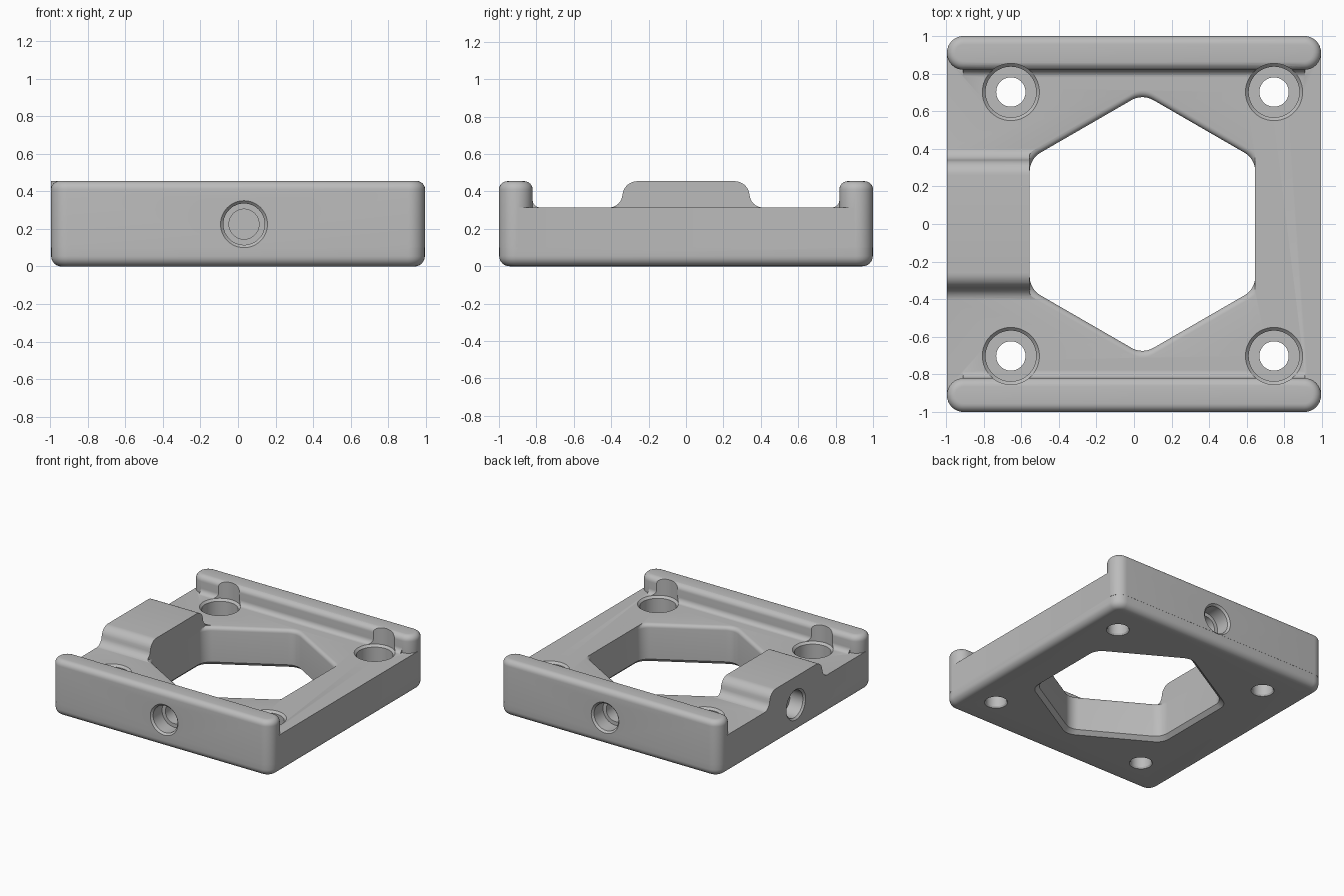
import bpy, bmesh
from math import sin, cos, pi, radians
from mathutils import Matrix

cube = bpy.data.objects.get("Cube")
if cube:
    bpy.data.objects.remove(cube, do_unlink=True)

grey = bpy.data.materials.new("plain_grey")
grey.use_nodes = True
grey.diffuse_color = (0.5, 0.5, 0.5, 1)
grey.node_tree.nodes["Principled BSDF"].inputs["Base Color"].default_value = (0.5, 0.5, 0.5, 1)

HALF_X, DECK, TOP = 0.995, 0.315, 0.455
HEX_X = 0.045


def loft(name, rings, matrix=None):
    """Closed solid through rings that all have the same point count."""
    bm = bmesh.new()
    loops = [[bm.verts.new(p) for p in ring] for ring in rings]
    n = len(loops[0])
    for a, b in zip(loops, loops[1:]):
        for i in range(n):
            j = (i + 1) % n
            bm.faces.new((a[i], a[j], b[j], b[i]))
    bm.faces.new(loops[0])
    bm.faces.new(loops[-1])
    if matrix:
        bm.transform(matrix)
    bmesh.ops.recalc_face_normals(bm, faces=bm.faces)
    mesh = bpy.data.meshes.new(name)
    bm.to_mesh(mesh)
    bm.free()
    mesh.materials.append(grey)
    obj = bpy.data.objects.new(name, mesh)
    bpy.context.collection.objects.link(obj)
    return obj


def arc(cx, cy, r, start, end, steps=8):
    """Points on an arc, angles in degrees."""
    angles = [radians(start + (end - start) * i / steps) for i in range(steps + 1)]
    return [(cx + r * cos(a), cy + r * sin(a)) for a in angles]


def rounded_rect(hx, hy, r, z, inset=0, cy=0):
    x, y = hx - r, hy - r
    pts = []
    for k, (sx, sy) in enumerate([(1, 1), (-1, 1), (-1, -1), (1, -1)]):
        pts += arc(sx * x, cy + sy * y, r - inset, 90 * k, 90 * k + 90)
    return [(px, py, z) for px, py in pts]


def rounded_hex(apothem, z, limit, r=0.116):
    """Pointed towards +y and -y, flat sides held within the x limit."""
    pts = []
    reach = (apothem - r) / cos(pi / 6)
    for k in range(6):
        mid = 30 + 60 * k
        a = radians(mid)
        pts += arc(reach * cos(a), reach * sin(a), r, mid - 30, mid + 30)
    return [(HEX_X + max(-limit, min(limit, x)), y, z) for x, y in pts]


def bar(name, profile, x0, x1):
    """Side profile (y, z) drawn out along x."""
    return loft(name, [[(x, y, z) for y, z in profile] for x in (x0, x1)])


def bore(name, steps, matrix):
    """Round stepped cutter from (radius, depth) pairs."""
    rings = [[(x, y, z) for x, y in arc(0, 0, r, 0, 352.5, 47)] for r, z in steps]
    return loft(name, rings, matrix)


def combine(tool, operation):
    mod = body.modifiers.new(operation, 'BOOLEAN')
    mod.operation, mod.solver, mod.object = operation, 'EXACT', tool
    bpy.ops.object.modifier_apply(modifier=mod.name)
    bpy.data.objects.remove(tool, do_unlink=True)


# Base plate with rounded corners and a rounded lower edge
low = 0.055
rings = [rounded_rect(HALF_X - 0.001, 0.999, 0.09, low - z, low - x)
         for x, z in arc(0, 0, low, 90, 0, 6)]
rings.append(rounded_rect(HALF_X - 0.001, 0.999, 0.09, DECK))
body = loft("mounting_plate", rings)
bpy.context.view_layer.objects.active = body
body.select_set(True)

for s in (-1, 1):
    # Raised rail with rounded ends and top
    r = 0.045
    rings = [rounded_rect(HALF_X, 0.09, 0.088, 0.1, 0, s * 0.91)]
    rings += [rounded_rect(HALF_X, 0.09, 0.088, TOP - r + z, r - x, s * 0.91)
              for x, z in arc(0, 0, r, 0, 90, 6)]
    combine(loft("rail", rings), 'UNION')
    # Concave fillet where the rail meets the deck
    curve = arc(0.779, DECK + 0.04, 0.041, 0, -90)
    profile = [(s * y, z) for y, z in curve + [(0.779, 0.28), (0.84, 0.28), (0.84, DECK + 0.04)]]
    combine(bar("rail_fillet", profile, -0.91, 0.91), 'UNION')

# Side block with rounded shoulders and flared feet
half = arc(0.26, TOP - 0.08, 0.08, 90, 5) + arc(0.412, DECK + 0.071, 0.072, 185, 270)
half.append((half[-1][0], 0.25))
profile = half + [(-y, z) for y, z in reversed(half)]
combine(bar("side_block", profile, -HALF_X, -0.45), 'UNION')

# Hexagonal opening, chamfered below and eased on its slanted upper edges
ease = 0.03
rings = [rounded_hex(0.64, -0.01, 1), rounded_hex(0.6, 0.03, 1)]
rings += [rounded_hex(0.6 + ease - x, DECK - ease + z, 0.6)
          for x, z in arc(0, 0, ease, 0, 90, 5)]
rings.append(rounded_hex(0.6 + ease, 0.6, 0.6))
combine(loft("hex_cutter", rings), 'DIFFERENCE')

# Counterbored corner holes, which also notch the rails
corner = [(0.092, -0.01), (0.078, 0.012), (0.078, 0.1), (0.135, 0.1),
          (0.135, DECK - 0.017), (0.152, DECK), (0.152, 0.6)]
for x in (-0.655, 0.745):
    for y in (-0.702, 0.702):
        combine(bore("corner_cutter", corner, Matrix.Translation((x, y, 0))), 'DIFFERENCE')

# Blind stepped holes in the front, back and block side
blind = [(0.125, -0.02), (0.125, 0), (0.11, 0.015), (0.11, 0.13), (0.08, 0.13), (0.08, 0.25)]
for place, axis, turn in [((0.032, -1, 0.225), 'X', -90),
                          ((0.032, 1, 0.225), 'X', 90),
                          ((-HALF_X, 0, 0.225), 'Y', 90)]:
    matrix = Matrix.Translation(place) @ Matrix.Rotation(radians(turn), 4, axis)
    combine(bore("blind_cutter", blind, matrix), 'DIFFERENCE')

bpy.ops.object.shade_smooth_by_angle(angle=radians(30))
